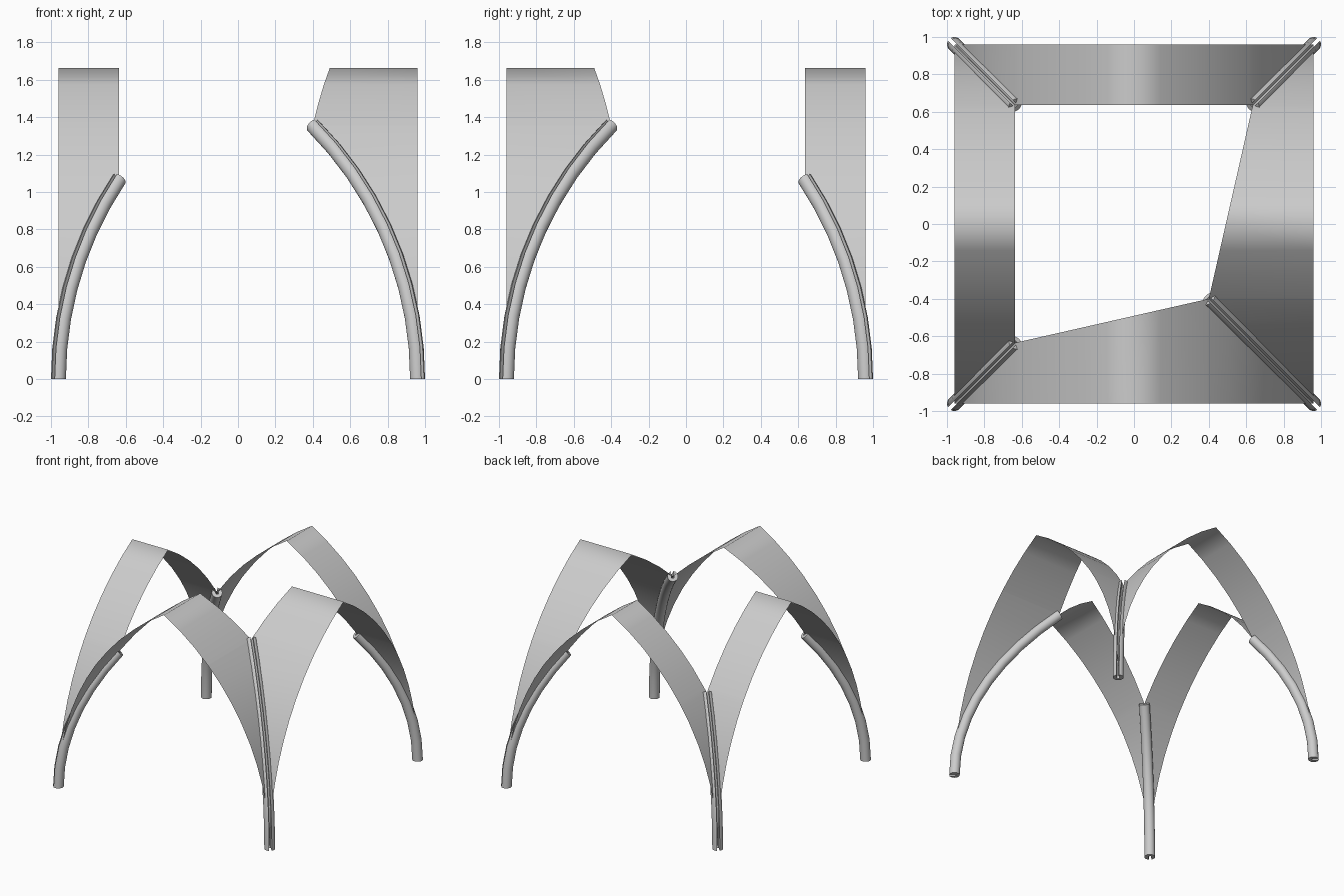
import bpy, bmesh
from math import sin, cos, acos, pi, radians, sqrt
from mathutils import Matrix, Vector

if "Cube" in bpy.data.objects:
    bpy.data.objects.remove(bpy.data.objects["Cube"])

HALF = 0.96            # half span of the vault
R = 2 * HALF           # equilateral pointed arch: radius equals span
TUBE = 0.04            # rib radius
SLOT = 0.01            # half width of the slot along the rib's outer side
FLOOR = -0.012         # how deep the slot reaches
SEG = 12               # steps per half arch


def arch_x(t):
    return R * cos(t) - HALF


def arch_z(x):
    return sqrt(max(0.0, R * R - (abs(x) + HALF) ** 2))


def make_object(name, bm, turns, angle):
    bmesh.ops.remove_doubles(bm, verts=bm.verts, dist=1e-5)
    bm.transform(Matrix.Rotation(turns * pi / 2, 4, 'Z'))
    mesh = bpy.data.meshes.new(name)
    bm.to_mesh(mesh)
    bm.free()
    ob = bpy.data.objects.new(name, mesh)
    bpy.context.collection.objects.link(ob)
    bpy.ops.object.select_all(action='DESELECT')
    ob.select_set(True)
    bpy.context.view_layer.objects.active = ob
    bpy.ops.object.shade_smooth_by_angle(angle=radians(angle))
    return ob


# Vault panel: thin barrel sheet cut by the groins and by a straight inner edge
def panel(name, turns, left, right):
    half = [arch_x(pi / 3 * i / SEG) for i in range(SEG)] + [0.0]
    xs = sorted(set(half + [-x for x in half] + [-left, right]))

    def inner(x):
        if x <= -left or x >= right:
            return -abs(x)
        f = (x + left) / (left + right)
        return -(left + (right - left) * f)

    bm = bmesh.new()
    outer_row = [bm.verts.new((x, -HALF, arch_z(x))) for x in xs]
    inner_row = [bm.verts.new((x, inner(x), arch_z(x))) for x in xs]
    for i in range(len(xs) - 1):
        bm.faces.new((outer_row[i], outer_row[i + 1],
                      inner_row[i + 1], inner_row[i]))
    make_object(name, bm, turns, 80)


# Round rib section with a slot open to the outside
def rib_section():
    n = 20
    gap = acos(SLOT / TUBE)          # angle from the lateral axis to the slot edge
    start, sweep = pi - gap, pi + 2 * gap
    pts = [(TUBE * cos(start + sweep * i / n), TUBE * sin(start + sweep * i / n))
           for i in range(n + 1)]
    return pts + [(SLOT, FLOOR), (-SLOT, FLOOR)]


# Rib: the slotted section swept along the diagonal groin
def rib(name, turns, end):
    section = rib_section()
    stop = acos((end + HALF) / R)
    steps = max(6, round(SEG * stop / (pi / 3)))
    side = Vector((1, -1, 0)).normalized()
    bm = bmesh.new()
    rings = []
    for i in range(steps + 1):
        t = stop * i / steps
        x = arch_x(t)
        tangent = Vector((-sin(t), -sin(t), cos(t))).normalized()
        out = tangent.cross(side)
        p = Vector((x, x, R * sin(t)))
        rings.append([bm.verts.new(p + side * u + out * v) for u, v in section])
    n = len(section)
    for a, b in zip(rings, rings[1:]):
        for j in range(n):
            k = (j + 1) % n
            bm.faces.new((a[j], a[k], b[k], b[j]))
    bm.faces.new(rings[0])
    bm.faces.new(rings[-1])
    bmesh.ops.recalc_face_normals(bm, faces=bm.faces)
    make_object(name, bm, turns, 35)


SHORT, LONG = 0.635, 0.4   # where the ribs break off, measured from the centre

panel("front_vault_panel", 0, SHORT, LONG)
panel("right_vault_panel", 1, LONG, SHORT)
panel("back_vault_panel", 2, SHORT, SHORT)
panel("left_vault_panel", 3, SHORT, SHORT)

rib("back_right_rib", 0, SHORT)
rib("back_left_rib", 1, SHORT)
rib("front_left_rib", 2, SHORT)
rib("front_right_rib", 3, LONG)
